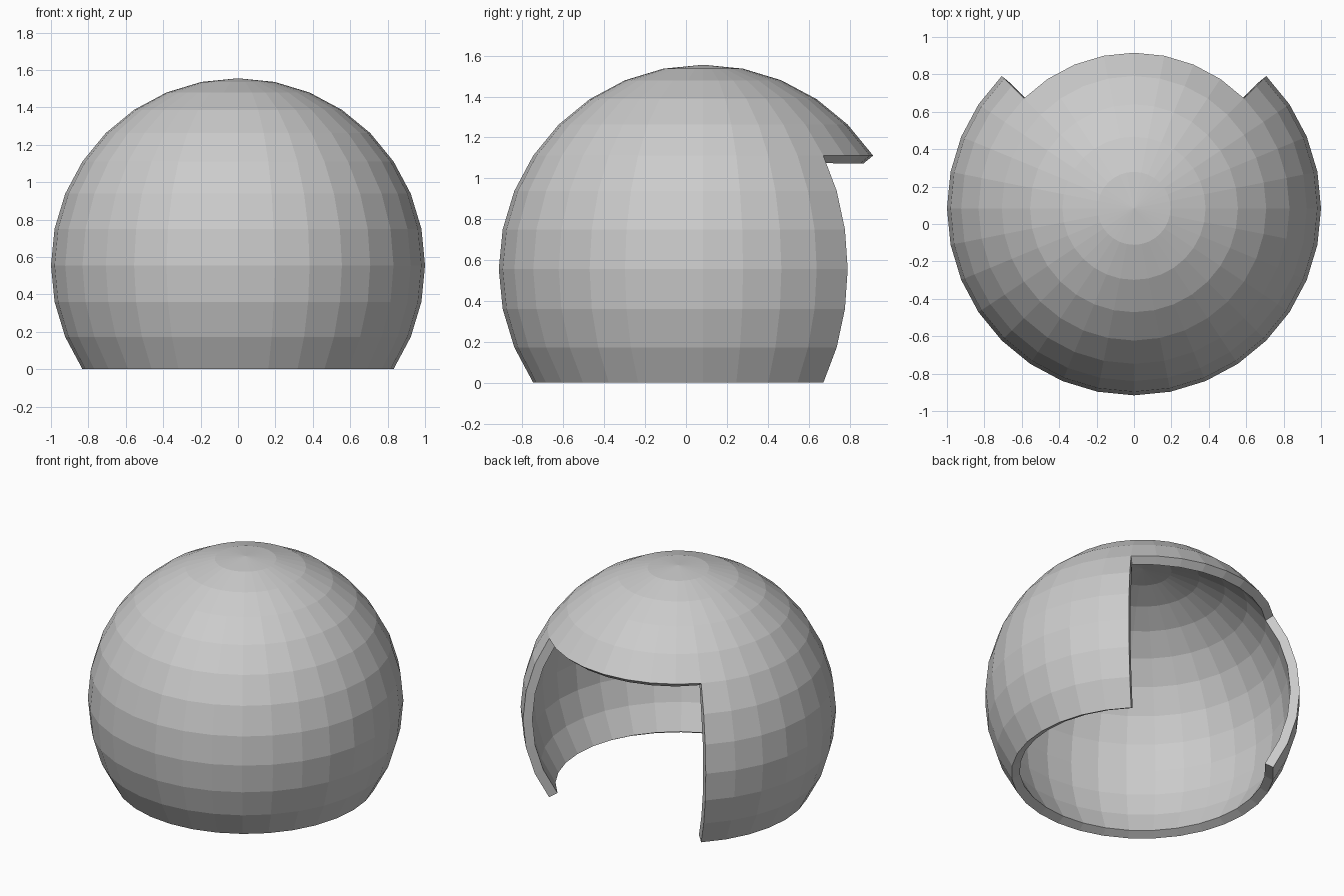
import bpy, bmesh, math
from mathutils import Vector

if "Cube" in bpy.data.objects:
    bpy.data.objects.remove(bpy.data.objects["Cube"])

CENTRE = Vector((0, 0.084, 0.5556))
RING = math.sin(math.radians(33.75))   # height of the base and lintel rings

# Unit sphere, 32 segments by 16 rings
bm = bmesh.new()
bmesh.ops.create_uvsphere(bm, u_segments=32, v_segments=16, radius=1)


def removed(face):
    c = face.calc_center_median()
    below_base = c.z < -RING
    in_doorway = c.z < RING and c.y > abs(c.x)   # rear quarter, under the lintel
    return below_base or in_doorway


# Cut the flat base and the rear doorway along the sphere's own edges
bmesh.ops.delete(bm, geom=[f for f in bm.faces if removed(f)], context='FACES')
bmesh.ops.recalc_face_normals(bm, faces=bm.faces)
if sum(f.normal.dot(f.calc_center_median()) for f in bm.faces) < 0:
    bmesh.ops.reverse_faces(bm, faces=bm.faces)
bmesh.ops.translate(bm, verts=bm.verts, vec=CENTRE)

mesh = bpy.data.meshes.new("dome_shell")
bm.to_mesh(mesh)
bm.free()
dome = bpy.data.objects.new("dome_shell", mesh)
bpy.context.collection.objects.link(dome)

# Wall thickness, grown inward
wall = dome.modifiers.new("wall", 'SOLIDIFY')
wall.thickness = 0.06
wall.offset = -1
